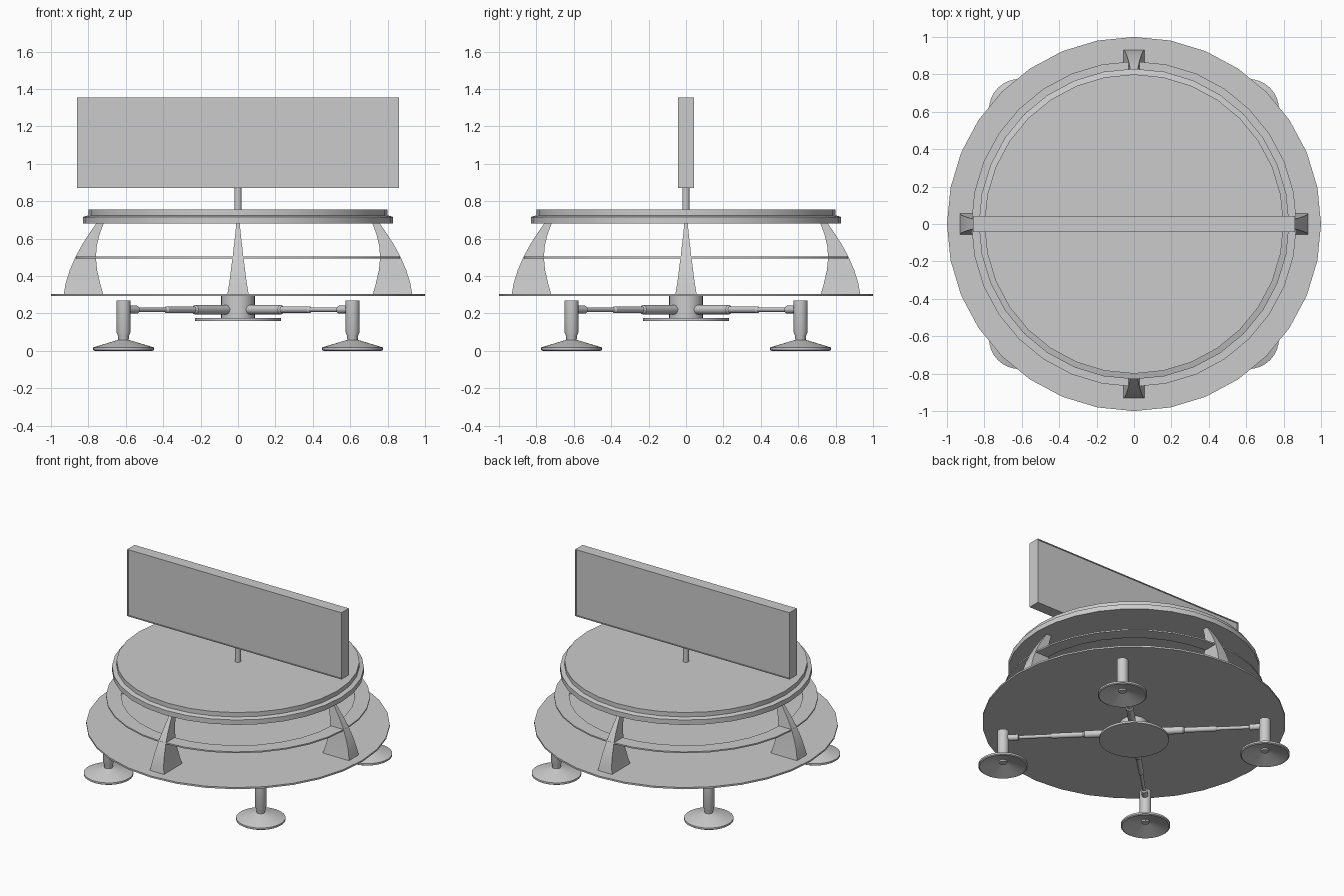
import bpy, bmesh, math
from mathutils import Matrix, Vector

if "Cube" in bpy.data.objects:
    bpy.data.objects.remove(bpy.data.objects["Cube"])


def finish(name, bm, smooth=True):
    bmesh.ops.remove_doubles(bm, verts=bm.verts, dist=1e-5)
    bmesh.ops.recalc_face_normals(bm, faces=bm.faces)
    me = bpy.data.meshes.new(name)
    bm.to_mesh(me)
    bm.free()
    ob = bpy.data.objects.new(name, me)
    bpy.context.collection.objects.link(ob)
    if smooth:
        bpy.ops.object.select_all(action='DESELECT')
        ob.select_set(True)
        bpy.context.view_layer.objects.active = ob
        bpy.ops.object.shade_smooth_by_angle(angle=math.radians(30))
    return ob


def lathe(name, profile, matrix=Matrix(), segs=32, closed=False):
    """Spin an (r, z) profile about z; closed joins the last point to the first."""
    bm = bmesh.new()
    vs = [bm.verts.new((0, r, z)) for r, z in profile]
    n = len(vs)
    edges = [bm.edges.new((vs[i], vs[(i + 1) % n])) for i in range(n if closed else n - 1)]
    bmesh.ops.spin(bm, geom=vs + edges, cent=(0, 0, 0), axis=(0, 0, 1),
                   angle=math.tau, steps=segs, use_merge=True)
    bmesh.ops.transform(bm, matrix=matrix, verts=bm.verts)
    return finish(name, bm)


def disc(name, r, z0, z1, segs=32):
    return lathe(name, [(0, z0), (r, z0), (r, z1), (0, z1)], segs=segs)


# Stacked round platforms
disc("base_plate", 1.0, 0.292, 0.304)
lathe("top_platform", [(0, 0.68), (0.83, 0.68), (0.83, 0.716), (0.80, 0.724),
                       (0.80, 0.756), (0, 0.756)])
lathe("middle_ring", [(0.77, 0.493), (0.87, 0.493), (0.87, 0.503), (0.77, 0.503)], closed=True)

# Curved tapering supports: z, inner radius, outer radius, half width
sections = [(0.30, 0.72, 0.932, 0.057), (0.36, 0.737, 0.922, 0.047),
            (0.43, 0.753, 0.90, 0.038), (0.50, 0.76, 0.87, 0.029),
            (0.56, 0.755, 0.838, 0.022), (0.62, 0.741, 0.80, 0.015),
            (0.685, 0.717, 0.755, 0.009)]
for i, side in enumerate(("right", "back", "left", "front")):
    bm = bmesh.new()
    rows = [[bm.verts.new(p) for p in ((a, -w, z), (b, -w, z), (b, w, z), (a, w, z))]
            for z, a, b, w in sections]
    for lo, hi in zip(rows, rows[1:]):
        for k in range(4):
            j = (k + 1) % 4
            bm.faces.new((lo[k], lo[j], hi[j], hi[k]))
    bm.faces.new(rows[0])
    bm.faces.new(rows[-1])
    bmesh.ops.transform(bm, matrix=Matrix.Rotation(i * math.pi / 2, 4, 'Z'), verts=bm.verts)
    finish(side + "_support", bm)

# Central hub under the base
disc("hub", 0.09, 0.17, 0.295)
disc("hub_plate", 0.23, 0.16, 0.175)

# Telescopic arms and feet on the diagonals
arm = [(0, 0.05), (0.025, 0.05), (0.025, 0.325), (0.018, 0.335), (0.018, 0.54),
       (0.012, 0.55), (0.012, 0.76), (0.021, 0.765), (0.021, 0.84), (0, 0.84)]
post = [(0, 0.03), (0.026, 0.03), (0.03, 0.08), (0.038, 0.10), (0.038, 0.268), (0, 0.268)]
pad = [(0.028, 0.058), (0.04, 0.055), (0.163, 0.018), (0.163, 0.005),
       (0.155, 0.0), (0.028, 0.04)]
for i, side in enumerate(("back_right", "back_left", "front_left", "front_right")):
    rot = Matrix.Rotation(math.pi / 4 + i * math.pi / 2, 4, 'Z')
    place = rot @ Matrix.Translation((0.866, 0, 0))
    lathe(side + "_arm", arm,
          rot @ Matrix.Translation((0, 0, 0.22)) @ Matrix.Rotation(math.pi / 2, 4, 'Y'), 16)
    lathe(side + "_leg_post", post, place, 20)
    lathe(side + "_foot_pad", pad, place, 32, closed=True)

# Sign board with recessed panel on both faces, on a thin post
disc("sign_post", 0.019, 0.75, 0.885, 16)
bm = bmesh.new()
bmesh.ops.create_cube(bm, size=1)
bmesh.ops.scale(bm, vec=(1.724, 0.084, 0.485), verts=bm.verts)
bmesh.ops.translate(bm, vec=(0, 0, 1.1125), verts=bm.verts)
bm.normal_update()
panels = [f for f in bm.faces if abs(f.normal.y) > 0.9]
bmesh.ops.inset_individual(bm, faces=panels, thickness=0.008)
for f in panels:
    inward = Vector((0, -0.006 if f.calc_center_median().y > 0 else 0.006, 0))
    new = bmesh.ops.extrude_discrete_faces(bm, faces=[f])["faces"][0]
    bmesh.ops.translate(bm, vec=inward, verts=new.verts)
finish("sign_board", bm, smooth=False)
